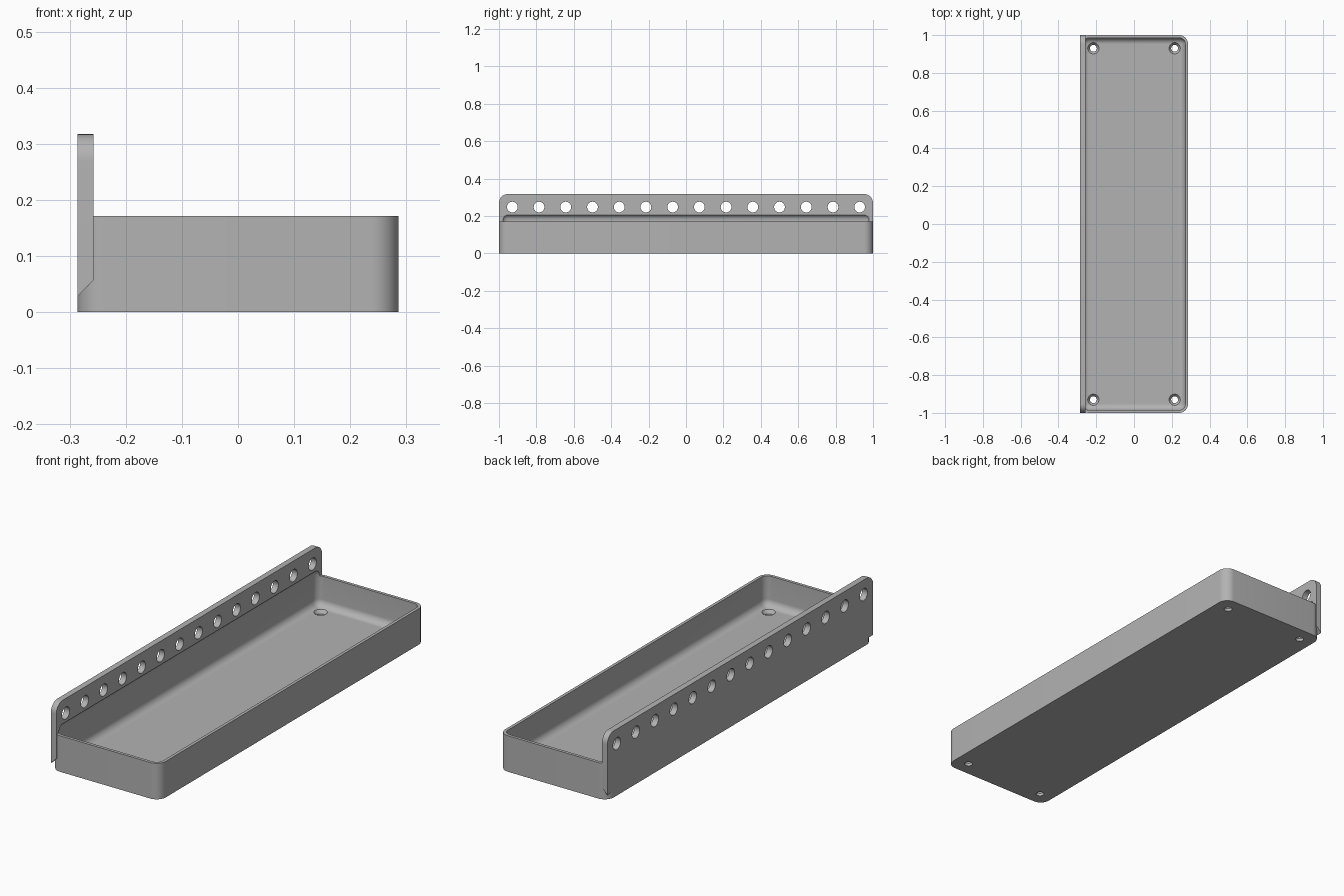
import bpy, bmesh
from math import radians
from mathutils import Matrix, Vector

cube = bpy.data.objects.get("Cube")
if cube:
    bpy.data.objects.remove(cube, do_unlink=True)

HALF_X, HALF_Y, HEIGHT = 0.286, 1.0, 0.1715
PLATE = 0.0286      # plate and floor thickness
WALL = 0.0145
RADIUS = 0.0476

grey = bpy.data.materials.new("plain_grey")
grey.use_nodes = True
colour = (0.45, 0.45, 0.45, 1)
grey.diffuse_color = colour
grey.node_tree.nodes["Principled BSDF"].inputs["Base Color"].default_value = colour


def finish(name, bm):
    bmesh.ops.recalc_face_normals(bm, faces=bm.faces)
    mesh = bpy.data.meshes.new(name)
    bm.to_mesh(mesh)
    bm.free()
    mesh.materials.append(grey)
    obj = bpy.data.objects.new(name, mesh)
    bpy.context.collection.objects.link(obj)
    return obj


def box(lo, hi):
    lo, hi = Vector(lo), Vector(hi)
    bm = bmesh.new()
    bmesh.ops.create_cube(bm, size=1, matrix=Matrix.Translation((lo + hi) / 2)
                          @ Matrix.Diagonal((*(hi - lo), 1)))
    return bm


def round_edges(bm, radius, rule):
    edges = [e for e in bm.edges if rule(e.verts[0].co, e.verts[1].co)]
    bmesh.ops.bevel(bm, geom=edges, offset=radius, segments=10,
                    profile=0.5, affect='EDGES')


def cone(bm, place, r1, r2, depth):
    bmesh.ops.create_cone(bm, cap_ends=True, segments=40, radius1=r1,
                          radius2=r2, depth=depth, matrix=place)


def boolean(target, other, operation):
    mod = target.modifiers.new(other.name, 'BOOLEAN')
    mod.operation, mod.solver, mod.object = operation, 'EXACT', other
    bpy.context.view_layer.objects.active = target
    bpy.ops.object.modifier_apply(modifier=mod.name)
    bpy.data.objects.remove(other, do_unlink=True)


# Tray body with rounded upright corners
bm = box((-HALF_X, -HALF_Y, 0), (HALF_X, HALF_Y, HEIGHT))
round_edges(bm, RADIUS, lambda a, b: abs(a.z - b.z) > 0.01)
tray = finish("tray", bm)

# Mounting plate: rounded top corners, sloped underside
bm = box((-HALF_X, -HALF_Y, PLATE), (PLATE - HALF_X, HALF_Y, 0.317))
for v in bm.verts:
    if v.co.z < 0.1 and v.co.x > -HALF_X + 0.01:
        v.co.z += PLATE
round_edges(bm, RADIUS, lambda a, b: min(a.z, b.z) > 0.3 and abs(a.x - b.x) > 0.01)
boolean(tray, finish("mounting_plate", bm), 'UNION')

# Fully rounded cavity, which also leaves a shallow recess in the plate
bm = box((WALL - HALF_X, WALL - HALF_Y, PLATE), (HALF_X - WALL, HALF_Y - WALL, 0.211))
round_edges(bm, 0.0335, lambda a, b: True)
boolean(tray, finish("cavity", bm), 'DIFFERENCE')

# Row of round holes through the plate
bm = bmesh.new()
for i in range(14):
    cone(bm, Matrix.Translation((PLATE / 2 - HALF_X, (i - 6.5) / 7, 0.2476))
         @ Matrix.Rotation(radians(90), 4, 'Y'), 0.0286, 0.0286, 0.1)
boolean(tray, finish("plate_holes", bm), 'DIFFERENCE')

# Countersunk screw holes in the floor
for name, r1, r2, z, depth in (("screw_holes", 0.018, 0.018, 0.01, 0.08),
                               ("countersinks", 0.018, 0.0305, 0.0215, 0.0165)):
    bm = bmesh.new()
    for x in (-0.215, 0.215):
        for y in (-0.93, 0.93):
            cone(bm, Matrix.Translation((x, y, z)), r1, r2, depth)
    boolean(tray, finish(name, bm), 'DIFFERENCE')

# Smooth curves, sharp corners
bpy.ops.object.select_all(action='DESELECT')
tray.select_set(True)
bpy.context.view_layer.objects.active = tray
bpy.ops.object.shade_smooth_by_angle(angle=radians(30))
